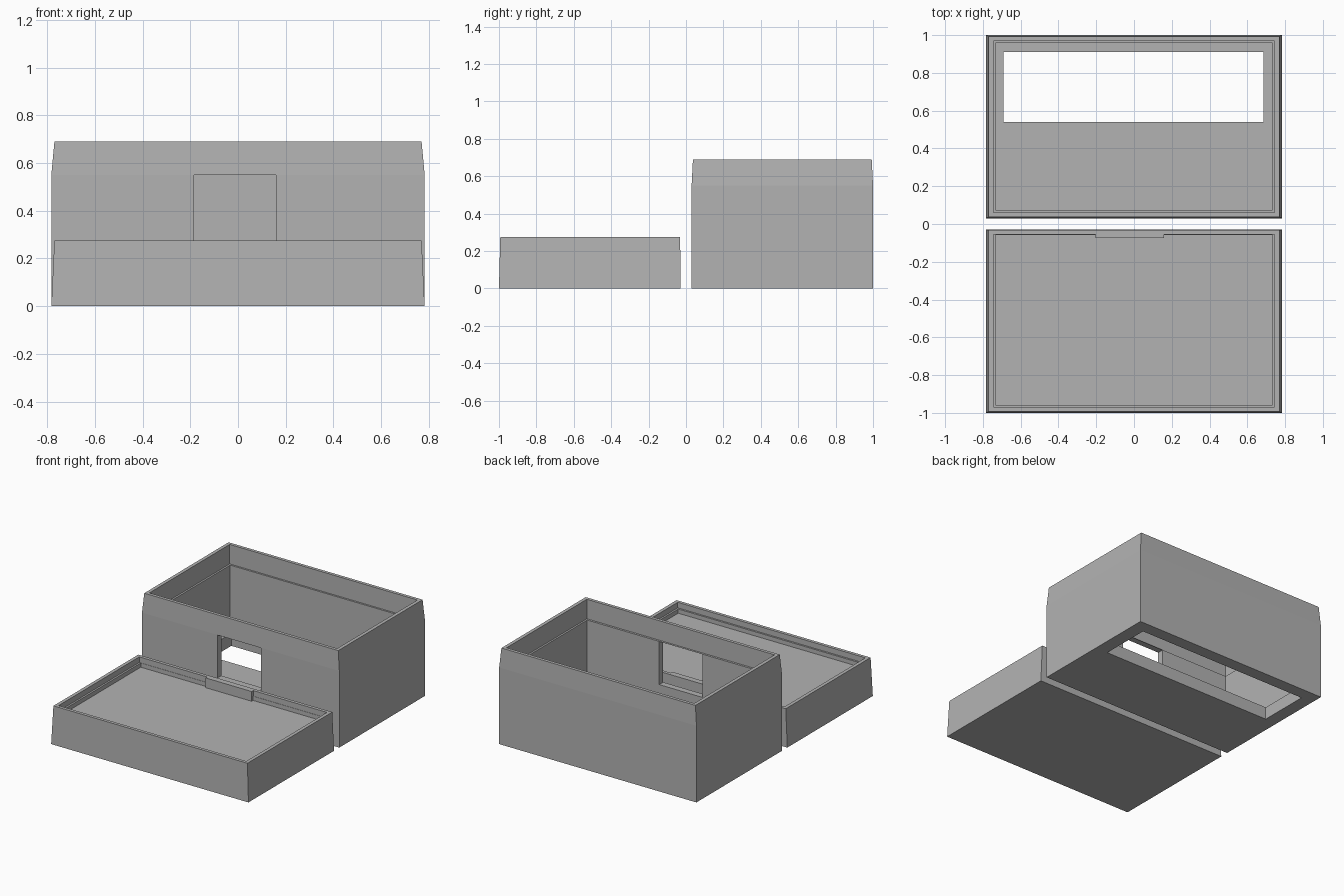
import bpy
import bmesh

cube = bpy.data.objects.get("Cube")
if cube:
    bpy.data.objects.remove(cube, do_unlink=True)

# Plain grey plastic
grey = bpy.data.materials.new("grey plastic")
grey.use_nodes = True
colour = (0.45, 0.45, 0.45, 1)
grey.diffuse_color = colour
grey.node_tree.nodes["Principled BSDF"].inputs["Base Color"].default_value = colour


def make_object(name, bm):
    bmesh.ops.recalc_face_normals(bm, faces=bm.faces)
    mesh = bpy.data.meshes.new(name)
    bm.to_mesh(mesh)
    bm.free()
    mesh.materials.append(grey)
    obj = bpy.data.objects.new(name, mesh)
    bpy.context.collection.objects.link(obj)
    return obj


def ring_solid(name, rings):
    """Skin a stack of rectangles (half width, front y, back y, z), capped at both ends."""
    bm = bmesh.new()
    loops = []
    for w, y0, y1, z in rings:
        corners = ((-w, y0), (w, y0), (w, y1), (-w, y1))
        loops.append([bm.verts.new((x, y, z)) for x, y in corners])
    for a, b in zip(loops, loops[1:]):
        for i in range(4):
            j = (i + 1) % 4
            bm.faces.new((a[i], a[j], b[j], b[i]))
    bm.faces.new(loops[0])
    bm.faces.new(loops[-1])
    return make_object(name, bm)


def block(name, x, y, z):
    bm = bmesh.new()
    bmesh.ops.create_cube(bm, size=1)
    for v in bm.verts:
        v.co = [r[0] if c < 0 else r[1] for c, r in zip(v.co, (x, y, z))]
    return make_object(name, bm)


def cut(target, cutter):
    mod = target.modifiers.new(cutter.name, "BOOLEAN")
    mod.operation = "DIFFERENCE"
    mod.solver = "EXACT"
    mod.object = cutter
    cutter.hide_render = True
    cutter.hide_set(True)


# Deep box: outer wall, tapered lip, inner ledge, cavity floor
box = ring_solid("box_body", [
    (0.783, 0.03, 1.0, 0),
    (0.783, 0.03, 1.0, 0.55),
    (0.77, 0.037, 0.993, 0.69),
    (0.745, 0.06, 0.97, 0.69),
    (0.745, 0.06, 0.97, 0.55),
    (0.732, 0.075, 0.957, 0.55),
    (0.732, 0.075, 0.957, 0.09),
])

# Openings in the floor and the front wall
cut(box, block("floor_opening_cutter", (-0.69, 0.685), (0.54, 0.91), (-0.1, 0.2)))
cut(box, block("front_window_cutter", (-0.185, 0.16), (-0.01, 0.2), (0.24, 0.549)))

# Shallow tray lid with a stepped rim
ring_solid("tray_lid", [
    (0.783, -1.0, -0.03, 0),
    (0.77, -0.993, -0.031, 0.275),
    (0.745, -0.97, -0.055, 0.275),
    (0.745, -0.97, -0.055, 0.235),
    (0.732, -0.957, -0.057, 0.235),
    (0.732, -0.957, -0.057, 0.205),
])

# Closing tab inside the lid rim
block("lid_tab", (-0.205, 0.16), (-0.073, -0.054), (0.2, 0.275))
